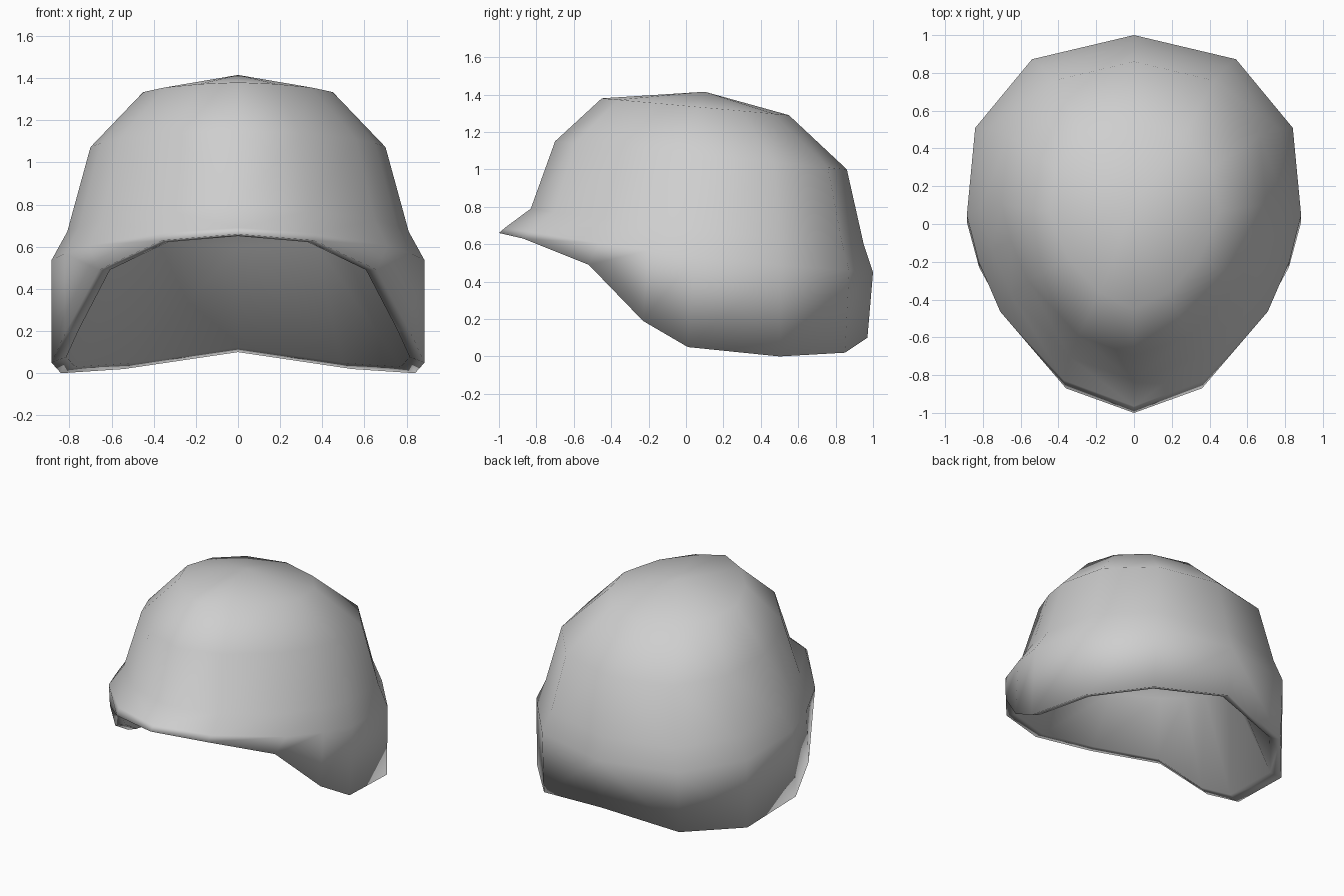
import bpy
import bmesh

old = bpy.data.objects.get("Cube")
if old:
    bpy.data.objects.remove(old, do_unlink=True)

# One plain grey for the whole shell
grey = bpy.data.materials.new("light grey")
grey.use_nodes = True
colour = (0.62, 0.62, 0.62, 1)
grey.diffuse_color = colour
grey.node_tree.nodes["Principled BSDF"].inputs["Base Color"].default_value = colour

# Half plan outline of unit size, from the back centre to the front centre
plan = [(0, 1), (.61, .87), (.95, .5), (1, .03),
        (.93, -.22), (.8, -.49), (.42, -.86), (0, -1)]
main_columns = (0, 3, 7)

# Scalloped lower edge with the pointed brow
rim = [(0, .97, .10), (.54, .85, .02), (.84, .5, 0), (.885, .01, .05),
       (.82, -.23, .19), (.66, -.52, .49), (.36, -.87, .63), (0, -1, .66)]

# Upper rings: half width, back y, front y, back z, front z, side dip, pinch
levels = [(.885, 1, -.965, .45, .69, .03, 1), (.81, .95, -.83, .60, .79, .02, 1),
          (.70, .86, -.70, 1.0, 1.15, 0, 1), (.45, .55, -.45, 1.29, 1.38, 0, .96)]

# Tapering hollow inside
hollow = [(.60, .60, -.62, .60, .90, 0, 1), (.34, .32, -.36, .88, 1.08, 0, 1)]


def ring(width, y_back, y_front, z_back, z_front, dip, pinch):
    points = []
    for i, (px, py) in enumerate(plan):
        s = 1 if i in main_columns else pinch
        t = (1 - py * s) / 2
        points.append((px * s * width, y_back + (y_front - y_back) * t,
                       z_back + (z_front - z_back) * t - dip * 4 * t * (1 - t)))
    return points


def bridge(low, high):
    for i in range(len(plan) - 1):
        bm.faces.new((low[i + 1], low[i], high[i], high[i + 1]))


def dome(outline, peak):
    rows = [[bm.verts.new(p) for p in r] for r in outline]
    crown = bm.verts.new(peak)
    for low, high in zip(rows, rows[1:]):
        bridge(low, high)
    for a, b in zip(rows[-1], rows[-1][1:]):
        bm.faces.new((b, a, crown))
    return rows[0]


# Outer shell, inner hollow and the broad lip between them
bm = bmesh.new()
inner_rim = [(x * .92, y * .93, z * .94 + .03) for x, y, z in rim]
outer_edge = dome([rim] + [ring(*v) for v in levels], (0, .1, 1.415))
inner_edge = dome([inner_rim] + [ring(*v) for v in hollow], (0, 0, 1.1))
bridge(inner_edge, outer_edge)

# Mirror to the right side and join along the middle
half = bm.verts[:] + bm.edges[:] + bm.faces[:]
bmesh.ops.mirror(bm, geom=half, axis='X', merge_dist=0.001)
bmesh.ops.remove_doubles(bm, verts=bm.verts, dist=0.001)
bmesh.ops.recalc_face_normals(bm, faces=bm.faces)
for f in bm.faces:
    f.smooth = True

mesh = bpy.data.meshes.new("helmet_shell")
bm.to_mesh(mesh)
bm.free()
mesh.materials.append(grey)
shell = bpy.data.objects.new("helmet_shell", mesh)
bpy.context.collection.objects.link(shell)
